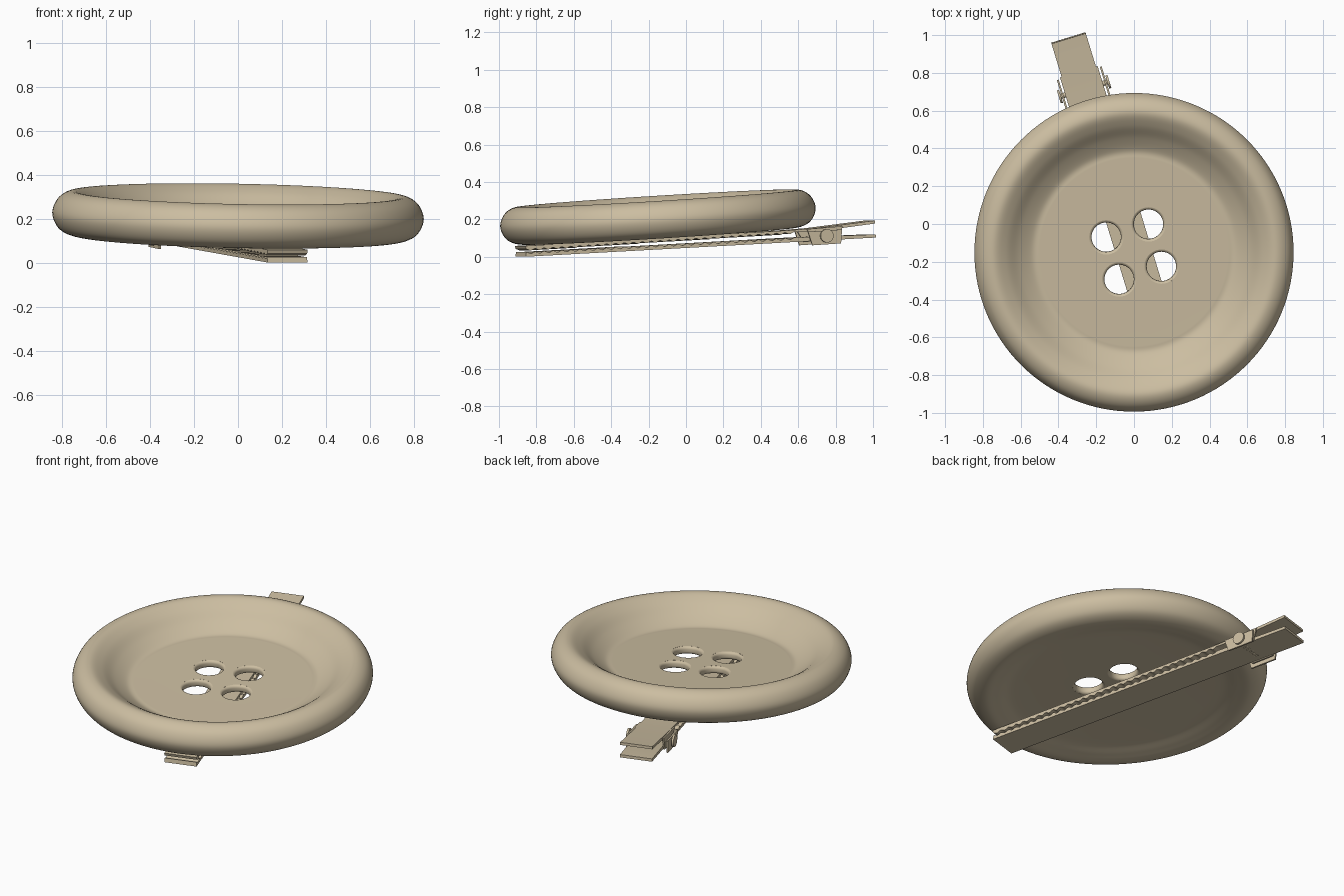
import bpy, bmesh, math
from mathutils import Matrix, Vector

if "Cube" in bpy.data.objects:
    bpy.data.objects.remove(bpy.data.objects["Cube"])

# Shared frame: local y runs along the clip, local z is the button normal
FRAME = (Matrix.Translation((0, -0.15, 0.2125)) @ Matrix.Rotation(math.radians(17), 4, 'Z')
         @ Matrix.Rotation(math.radians(3.7), 4, 'X'))
tan = bpy.data.materials.new("warm_tan")
tan.diffuse_color = (0.60, 0.51, 0.355, 1)
tan.use_nodes = True
tan.node_tree.nodes["Principled BSDF"].inputs["Base Color"].default_value = tan.diffuse_color


def add(name, bm, angle=35):
    bmesh.ops.recalc_face_normals(bm, faces=bm.faces)
    me = bpy.data.meshes.new(name)
    bm.to_mesh(me)
    bm.free()
    ob = bpy.data.objects.new(name, me)
    bpy.context.collection.objects.link(ob)
    me.materials.append(tan)
    ob.matrix_world = FRAME
    smooth(ob, angle)
    return ob


def smooth(ob, angle):
    bpy.ops.object.select_all(action='DESELECT')
    ob.select_set(True)
    bpy.context.view_layer.objects.active = ob
    bpy.ops.object.shade_smooth_by_angle(angle=math.radians(angle))


def lathe(bm, profile, n, cx=0, cy=0):
    """Rings for each (radius, height), capped at both ends."""
    rings = []
    for r, z in profile:
        rings.append([bm.verts.new((cx + r * math.cos(2 * math.pi * i / n),
                                    cy + r * math.sin(2 * math.pi * i / n), z)) for i in range(n)])
    for a, b in zip(rings, rings[1:]):
        for i in range(n):
            j = (i + 1) % n
            bm.faces.new((a[i], a[j], b[j], b[i]))
    bm.faces.new(rings[0])
    bm.faces.new(rings[-1])


def extrude_x(bm, outline, x0, x1):
    """Prism from a (y, z) outline between two x positions."""
    a = [bm.verts.new((x0, y, z)) for y, z in outline]
    b = [bm.verts.new((x1, y, z)) for y, z in outline]
    for i in range(len(a)):
        j = (i + 1) % len(a)
        bm.faces.new((a[i], a[j], b[j], b[i]))
    bm.faces.new(a)
    bm.faces.new(b)


def spline(pts, steps=6):
    """Catmull-Rom curve through the points."""
    p = [Vector(q) for q in [pts[0]] + pts + [pts[-1]]]
    out = []
    for i in range(1, len(p) - 2):
        a, b, c, d = p[i - 1:i + 3]
        for k in range(steps):
            t = k / steps
            out.append(tuple(0.5 * (2 * b + (c - a) * t + (2 * a - 5 * b + 4 * c - d) * t * t
                                    + (3 * b - a - 3 * c + d) * t ** 3)))
    return out + [pts[-1]]


# Button: dished disc with a fat rounded rim
rim = [(0.50, -0.03), (0.54, -0.026), (0.61, 0.015), (0.68, 0.07), (0.75, 0.1), (0.815, 0.07),
       (0.845, 0), (0.815, -0.07), (0.75, -0.1), (0.68, -0.093), (0.61, -0.079), (0.55, -0.075)]
bm = bmesh.new()
lathe(bm, spline(rim), 128)
button = add("button", bm)

# Four thread holes with rolled edges
bm = bmesh.new()
flare = 0.016
side = [(0.078 + flare * (1 - math.cos(t)), flare * math.sin(t)) for t in
        [math.radians(a) for a in (0, 22, 45, 65, 80)]]
hole = ([(side[-1][0], -0.15)] + [(r, -0.059 - h) for r, h in reversed(side)]
        + [(r, -0.046 + h) for r, h in side] + [(side[-1][0], 0.1)])
for sx in (-1, 1):
    for sy in (-1, 1):
        lathe(bm, hole, 40, sx * 0.117, sy * 0.117)
cutter = add("hole_cutter", bm)
cutter.hide_render = True
mod = button.modifiers.new("holes", 'BOOLEAN')
mod.operation = 'DIFFERENCE'
mod.solver = 'EXACT'
mod.object = cutter
bpy.context.view_layer.update()
bpy.context.view_layer.objects.active = button
bpy.ops.object.modifier_apply(modifier="holes")
bpy.data.objects.remove(cutter)
smooth(button, 35)

# Clip arms: long plates with scalloped gripping edges facing each other
W = 0.095
teeth = [(-0.775 + 1.5 * i / 180, 0.005 * math.cos(2 * math.pi * i / 6)) for i in range(181)]


def lerp(y, a, b):
    return a + (b - a) * (y + 0.78) / 1.96


bm = bmesh.new()
upper = [(-0.78, -0.104), (0.70, -0.116), (0.85, -0.114), (1.18, -0.095), (1.18, -0.111), (0.85, -0.132)]
upper += [(y, -0.126 - 0.004 * (y + 0.78) + d) for y, d in reversed(teeth)]
extrude_x(bm, upper, -W, W)
add("upper_arm", bm)

bm = bmesh.new()
lower = [(-0.78, -0.162), (1.18, -0.186), (1.18, -0.169)]
lower += [(y, lerp(y, -0.142, -0.168) + d) for y, d in reversed(teeth)]
extrude_x(bm, lower, -W, W)
add("lower_arm", bm)

# Hinge brackets: nested side ears on both arms
HY, HZ = 0.895, -0.158
ear_up = [(HY - 0.10, -0.116), (HY + 0.10, -0.113), (HY + 0.075, -0.188), (HY - 0.06, -0.188)]
ear_low = [(HY - 0.08, -0.204), (HY + 0.08, -0.204), (HY + 0.09, -0.13), (HY - 0.10, -0.13)]
bm = bmesh.new()
for s in (-1, 1):
    extrude_x(bm, ear_up, s * 0.094, s * 0.104)
    extrude_x(bm, ear_low, s * 0.114, s * 0.124)
add("hinge_brackets", bm)

# Hinge pin with flat heads
pin = [(0.036, -0.14), (0.036, -0.128), (0.014, -0.128), (0.014, 0.128), (0.036, 0.128), (0.036, 0.14)]
bm = bmesh.new()
lathe(bm, pin, 32)
bm.transform(Matrix.Translation((0, HY, HZ)) @ Matrix.Rotation(math.pi / 2, 4, 'Y'))
add("hinge_pin", bm)

# Coil spring between the arms
cu = bpy.data.curves.new("spring", 'CURVE')
cu.dimensions = '3D'
cu.bevel_depth = 0.005
cu.bevel_resolution = 2
sp = cu.splines.new('POLY')
N = 120
sp.points.add(N)
for i in range(N + 1):
    a = 2 * math.pi * 5 * i / N
    sp.points[i].co = (-0.07 + 0.14 * i / N, HY + 0.034 * math.cos(a), -0.153 + 0.028 * math.sin(a), 1)
cu.materials.append(tan)
spring = bpy.data.objects.new("spring", cu)
bpy.context.collection.objects.link(spring)
spring.matrix_world = FRAME
